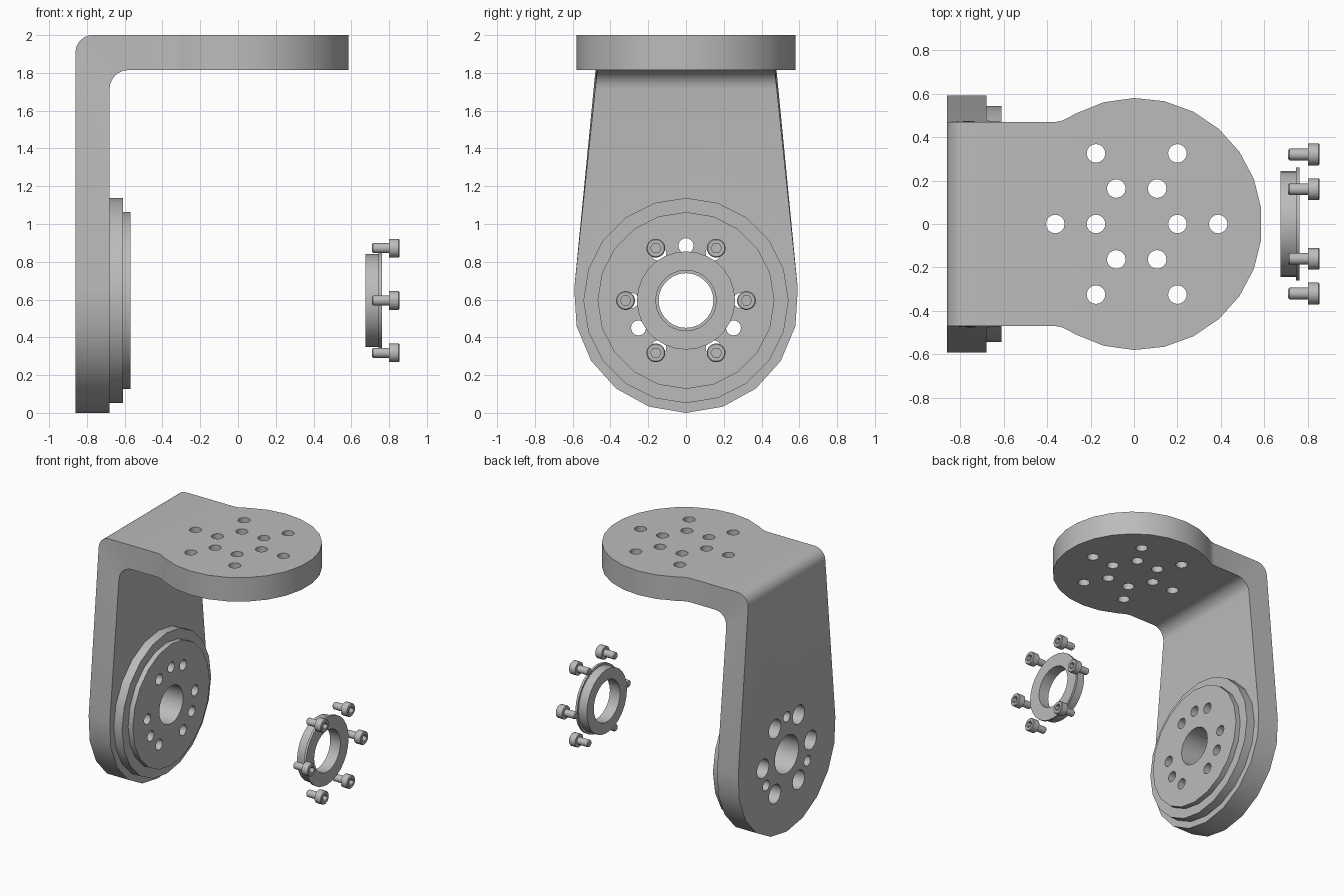
import bpy, bmesh
from math import sin, cos, radians, pi
from mathutils import Matrix

cube = bpy.data.objects.get("Cube")
if cube:
    bpy.data.objects.remove(cube, do_unlink=True)

grey = bpy.data.materials.new("plain grey")
grey.use_nodes = True
COLOUR = (0.5, 0.5, 0.5, 1)
grey.diffuse_color = COLOUR
grey.node_tree.nodes["Principled BSDF"].inputs["Base Color"].default_value = COLOUR

AXIS_Z = 0.595          # height of the pivot axis


def finish(bm, name):
    """Turn a bmesh into a grey object."""
    bmesh.ops.recalc_face_normals(bm, faces=bm.faces)
    mesh = bpy.data.meshes.new(name)
    bm.to_mesh(mesh)
    bm.free()
    mesh.materials.append(grey)
    ob = bpy.data.objects.new(name, mesh)
    bpy.context.collection.objects.link(ob)
    return ob


def select(ob):
    bpy.ops.object.select_all(action='DESELECT')
    ob.select_set(True)
    bpy.context.view_layer.objects.active = ob


def smooth(ob):
    select(ob)
    bpy.ops.object.shade_smooth_by_angle(angle=radians(28))


def lathe(bm, profile, segs, matrix, closed=False, hex_from=None):
    """Spin (x, radius) points about the x axis; points from hex_from on are hexagonal."""
    rings = []
    for i, (x, r) in enumerate(profile):
        ring = []
        for k in range(segs):
            a = 2 * pi * k / segs
            rr = r
            if hex_from is not None and i >= hex_from:
                rr = r / cos(a % (pi / 3) - pi / 6)
            ring.append(bm.verts.new(matrix @ Matrix.Translation((x, rr * cos(a), rr * sin(a))).translation))
        rings.append(ring)
    pairs = list(zip(rings, rings[1:]))
    if closed:
        pairs.append((rings[-1], rings[0]))
    else:
        bm.faces.new(rings[0])
        bm.faces.new(rings[-1])
    for p, q in pairs:
        for k in range(segs):
            n = (k + 1) % segs
            bm.faces.new((p[k], p[n], q[n], q[k]))


def pivot(radius=0.0, degrees=0.0):
    """Place on the pivot axis, or on a bolt circle around it."""
    a = radians(degrees)
    return Matrix.Translation((0, radius * cos(a), AXIS_Z + radius * sin(a)))


def boolean(ob, tool, operation):
    tool.hide_render = True
    mod = ob.modifiers.new("cut", 'BOOLEAN')
    mod.object, mod.operation, mod.solver = tool, operation, 'EXACT'
    select(ob)
    bpy.ops.object.modifier_apply(modifier=mod.name)
    bpy.data.objects.remove(tool, do_unlink=True)


# Bracket: a bent strip given as (outer point, inner point, half widths)
def leg_width(z):
    return 0.47 + max(0, 1.815 - z) * 0.1053


stations = []
for k in range(6):                                   # round lower end
    a = radians(19.2 * k)
    z, w = AXIS_Z * (1 - cos(a)), AXIS_Z * sin(a)
    stations.append(((-0.86, z), (-0.68, z), w, w))
for k in range(7):                                   # bend
    a = radians(15 * k)
    outer = (-0.77 - 0.09 * cos(a), 1.91 + 0.09 * sin(a))
    inner = (-0.58 - 0.1 * cos(a), 1.715 + 0.1 * sin(a))
    stations.append((outer, inner, leg_width(outer[1]), leg_width(inner[1])))
plate = [(-0.36, 0.47), (-0.33, 0.476), (-0.3, 0.491)]
plate += [(0.01 + 0.58 * cos(radians(a)), 0.58 * sin(radians(a))) for a in range(119, 0, -14)]
stations += [((x, 2), (x, 1.815), w, w) for x, w in plate]

bm = bmesh.new()
loops = []
for (ox, oz), (ix, iz), ow, iw in stations:
    loops.append([bm.verts.new(c) for c in
                  ((ox, -ow, oz), (ox, ow, oz), (ix, iw, iz), (ix, -iw, iz))])
for p, q in zip(loops, loops[1:]):
    for k in range(4):
        n = (k + 1) % 4
        bm.faces.new((p[k], p[n], q[n], q[k]))
bm.faces.new(loops[-1])
bmesh.ops.remove_doubles(bm, verts=bm.verts, dist=0.0005)
bmesh.ops.dissolve_limit(bm, angle_limit=radians(0.2), verts=bm.verts, edges=bm.edges)
bracket = finish(bm, "bracket")

# Stepped boss on the inner side of the leg
bm = bmesh.new()
lathe(bm, [(-0.72, 0.543), (-0.61, 0.543), (-0.61, 0.468), (-0.57, 0.468)], 20, pivot())
boolean(bracket, finish(bm, "boss"), 'UNION')

# Pivot bore, counterbored screw holes and dowel holes
bm = bmesh.new()
lathe(bm, [(-1, 0.145), (-0.4, 0.145)], 28, pivot())
for k in range(6):
    lathe(bm, [(-1, 0.073), (-0.66, 0.073), (-0.66, 0.041), (-0.4, 0.041)], 16, pivot(0.29, 60 * k))
for k in range(3):
    lathe(bm, [(-1, 0.04), (-0.4, 0.04)], 16, pivot(0.29, 90 + 120 * k))
boolean(bracket, finish(bm, "leg_holes"), 'DIFFERENCE')

# Hole pattern in the top plate
spots = [(dx, 0) for dx in (-0.375, -0.1875, 0.1875, 0.375)]
spots += [(sx * d, sy * e) for d, e in ((0.1875, 0.325), (0.094, 0.163))
          for sx in (-1, 1) for sy in (-1, 1)]
bm = bmesh.new()
for dx, y in spots:
    bmesh.ops.create_cone(bm, cap_ends=True, segments=16, radius1=0.043, radius2=0.043, depth=0.6,
                          matrix=Matrix.Translation((0.0125 + dx, y, 1.9)))
boolean(bracket, finish(bm, "plate_holes"), 'DIFFERENCE')
smooth(bracket)

# Flanged retaining ring
bm = bmesh.new()
lathe(bm, [(0.675, 0.16), (0.675, 0.245), (0.745, 0.245), (0.745, 0.26), (0.762, 0.26), (0.762, 0.16)],
      28, pivot(), closed=True)
smooth(finish(bm, "retaining_ring"))

# Socket head screws
screw = [(0.71, 0.021), (0.716, 0.027), (0.8, 0.027), (0.8, 0.05), (0.85, 0.05),
         (0.855, 0.045), (0.855, 0.024), (0.825, 0.024)]
for k in range(6):
    bm = bmesh.new()
    lathe(bm, screw, 18, pivot(0.32, 60 * k), hex_from=6)
    smooth(finish(bm, f"screw_{k + 1}"))
